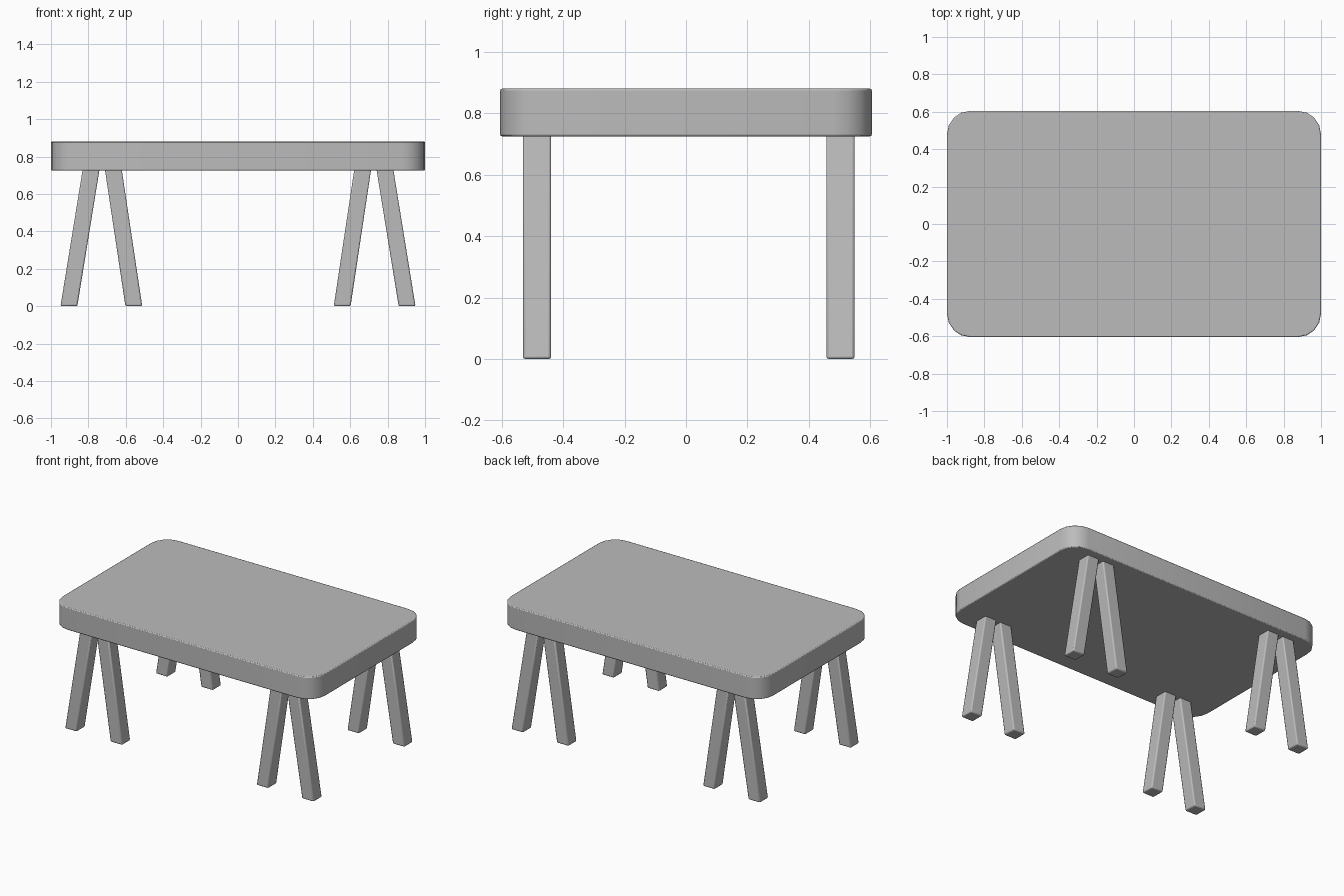
import bpy
import bmesh
from math import radians

cube = bpy.data.objects.get("Cube")
if cube:
    bpy.data.objects.remove(cube, do_unlink=True)

grey = bpy.data.materials.new("plain_grey")
grey.use_nodes = True
grey.diffuse_color = (0.5, 0.5, 0.5, 1)
grey.node_tree.nodes["Principled BSDF"].inputs["Base Color"].default_value = (0.5, 0.5, 0.5, 1)


def finish(name, bm, edge_width):
    """Turn the bmesh into an object with softened edges."""
    bmesh.ops.recalc_face_normals(bm, faces=bm.faces)
    mesh = bpy.data.meshes.new(name)
    bm.to_mesh(mesh)
    bm.free()
    mesh.materials.append(grey)
    obj = bpy.data.objects.new(name, mesh)
    bpy.context.collection.objects.link(obj)
    bevel = obj.modifiers.new("soft_edges", "BEVEL")
    bevel.width = edge_width
    bevel.segments = 2
    bevel.limit_method = "ANGLE"
    bevel.angle_limit = radians(40)
    bpy.ops.object.select_all(action="DESELECT")
    obj.select_set(True)
    bpy.context.view_layer.objects.active = obj
    bpy.ops.object.shade_smooth_by_angle(angle=radians(35))
    return obj


def box(low, high):
    bm = bmesh.new()
    bmesh.ops.create_cube(bm, size=1)
    for v in bm.verts:
        for i in range(3):
            v.co[i] = high[i] if v.co[i] > 0 else low[i]
    return bm


# Tabletop: slab with rounded upright corners
bm = box((-1, -0.605, 0.725), (1, 0.605, 0.88))
uprights = [e for e in bm.edges if abs(e.verts[0].co.z - e.verts[1].co.z) > 0.1]
bmesh.ops.bevel(bm, geom=uprights, offset=0.125, segments=4, profile=0.5,
                affect="EDGES", clamp_overlap=True)
finish("tabletop", bm, 0.006)

# Legs: four splayed pairs, sheared so that the feet lie flat
TOP = 0.74
for side, sx in (("left", 1), ("right", -1)):
    for end, y in (("front", -0.485), ("back", 0.503)):
        for place, foot, head in (("outer", 0.904, 0.784), ("inner", 0.557, 0.668)):
            bm = box((-0.045, y - 0.046, 0), (0.045, y + 0.046, TOP))
            for v in bm.verts:
                v.co.x += sx * (foot + (head - foot) * v.co.z / TOP)
            finish(f"{end}_{side}_{place}_leg", bm, 0.008)
